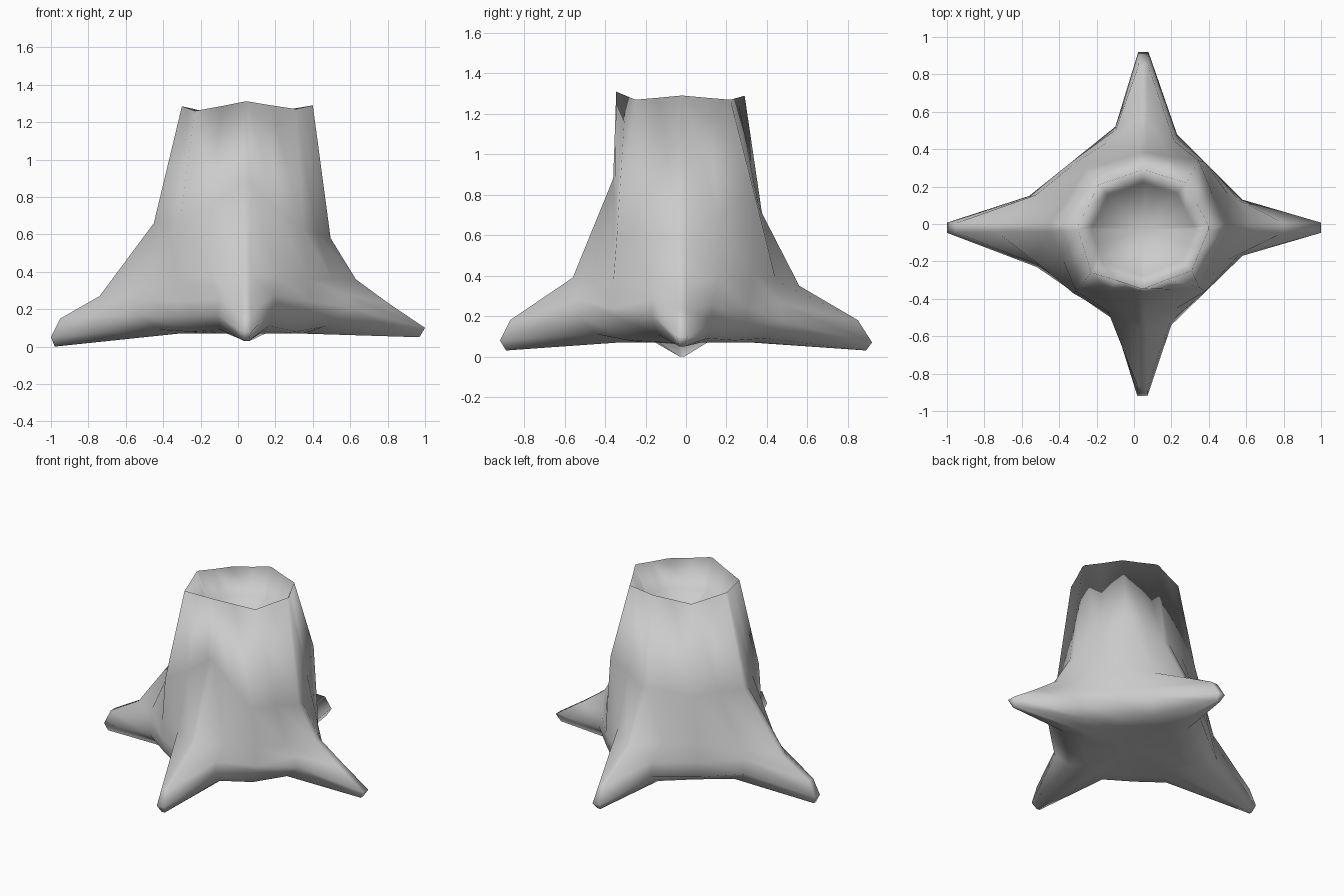
import bpy, bmesh
from mathutils import Vector

if "Cube" in bpy.data.objects:
    bpy.data.objects.remove(bpy.data.objects["Cube"])

# Root ridge profiles (distance, height) from rim to tip: right, back, left, front
ridges = [
    [(.40, 1.29), (.495, .58), (.63, .36), (.80, .235), (1.0, .10), (.97, .05)],
    [(.29, 1.29), (.38, .68), (.56, .35), (.85, .18), (.92, .07), (.89, .03)],
    [(.30, 1.285), (.45, .66), (.74, .27), (.95, .15), (1.0, .05), (.98, .00)],
    [(.345, 1.31), (.36, .88), (.56, .39), (.87, .18), (.92, .08), (.89, .03)],
]
# Half width of the blunt ridge at each level
blunt = [.01, .02, .02, .025, .027, .012, .02]
dirs = [Vector((1, 0, 0)), Vector((0, 1, 0)), Vector((-1, 0, 0)), Vector((0, -1, 0))]
shift = [Vector((0, -.02, 0)), Vector((.05, 0, 0)), Vector((0, -.02, 0)), Vector((.045, 0, 0))]

# Valley points between the roots: rim, trunk middle, trunk foot
valleys = [
    [(.28, .22, 1.27), (.345, .34, .80), (.38, .33, .40)],
    [(-.19, .21, 1.26), (-.26, .29, .66), (-.31, .33, .37)],
    [(-.23, -.26, 1.26), (-.31, -.36, .66), (-.325, -.37, .37)],
    [(.31, -.25, 1.27), (.35, -.34, .62), (.38, -.36, .36)],
]
# Ground corners on both sides of each valley, and how far the hem is raised there
corners = [((.58, .13), (.23, .48)), ((-.10, .52), (-.56, .15)),
           ((-.52, -.23), (-.11, -.51)), ((.20, -.54), (.58, -.17))]
lift = [.02, 0, .02, .06]
bowl_centre = Vector((.05, -.03, 1.0))


def at(p, z, s=1.0):
    return Vector((p[0] * s, p[1] * s, z))


def with_bowl(col):
    # inner wall of the hollow, leaning in below the rim
    inner = col[0].lerp(bowl_centre, .22)
    inner.z = 1.10
    return [inner] + col


def ridge_column(i, side=0):
    lateral = Vector((-dirs[i].y, dirs[i].x, 0)) * side
    pts = ridges[i] + [(.33, .07)]
    return [dirs[i] * d + shift[i] + lateral * w + Vector((0, 0, z))
            for (d, z), w in zip(pts, blunt)]


def valley_column(i):
    a, b = corners[i]
    mid = ((a[0] + b[0]) / 2, (a[1] + b[1]) / 2)
    return [Vector(p) for p in valleys[i]] + [
        at(mid, .24), at(mid, .14 + lift[i]), at(mid, .08, .8), at(mid, .07, .6)]


def corner_column(i, p, ridge):
    col = [(ridge[k] + V[i][k]) / 2 for k in range(3)]
    return col + [at(p, .25 + lift[i] / 2, .97), at(p, .15 + lift[i]),
                  at(p, .08 + lift[i] / 2, .82), at(p, .07, .6)]


# Columns around the stump: two per ridge, three per valley
R = [ridge_column(i) for i in range(4)]
V = [valley_column(i) for i in range(4)]
columns = []
for i in range(4):
    n = (i + 1) % 4
    columns += [ridge_column(i, -1), ridge_column(i, 1),
                corner_column(i, corners[i][0], R[i]), V[i],
                corner_column(i, corners[i][1], R[n])]
columns = [with_bowl(c) for c in columns]

# Skin the columns, then close the hollow and the underside
bm = bmesh.new()
grid = [[bm.verts.new(p) for p in col] for col in columns]
count = len(grid)
hollow = bm.verts.new(bowl_centre)
under = bm.verts.new((.03, -.01, .09))
for j in range(count):
    a, b = grid[j], grid[(j + 1) % count]
    for k in range(len(a) - 1):
        bm.faces.new((a[k], a[k + 1], b[k + 1], b[k]))
    bm.faces.new((a[-1], under, b[-1]))
    bm.faces.new((hollow, a[0], b[0]))
bmesh.ops.recalc_face_normals(bm, faces=bm.faces[:])
for f in bm.faces:
    f.smooth = True
mesh = bpy.data.meshes.new("hollow_tree_stump")
bm.to_mesh(mesh)
bm.free()
stump = bpy.data.objects.new("hollow_tree_stump", mesh)
bpy.context.collection.objects.link(stump)
